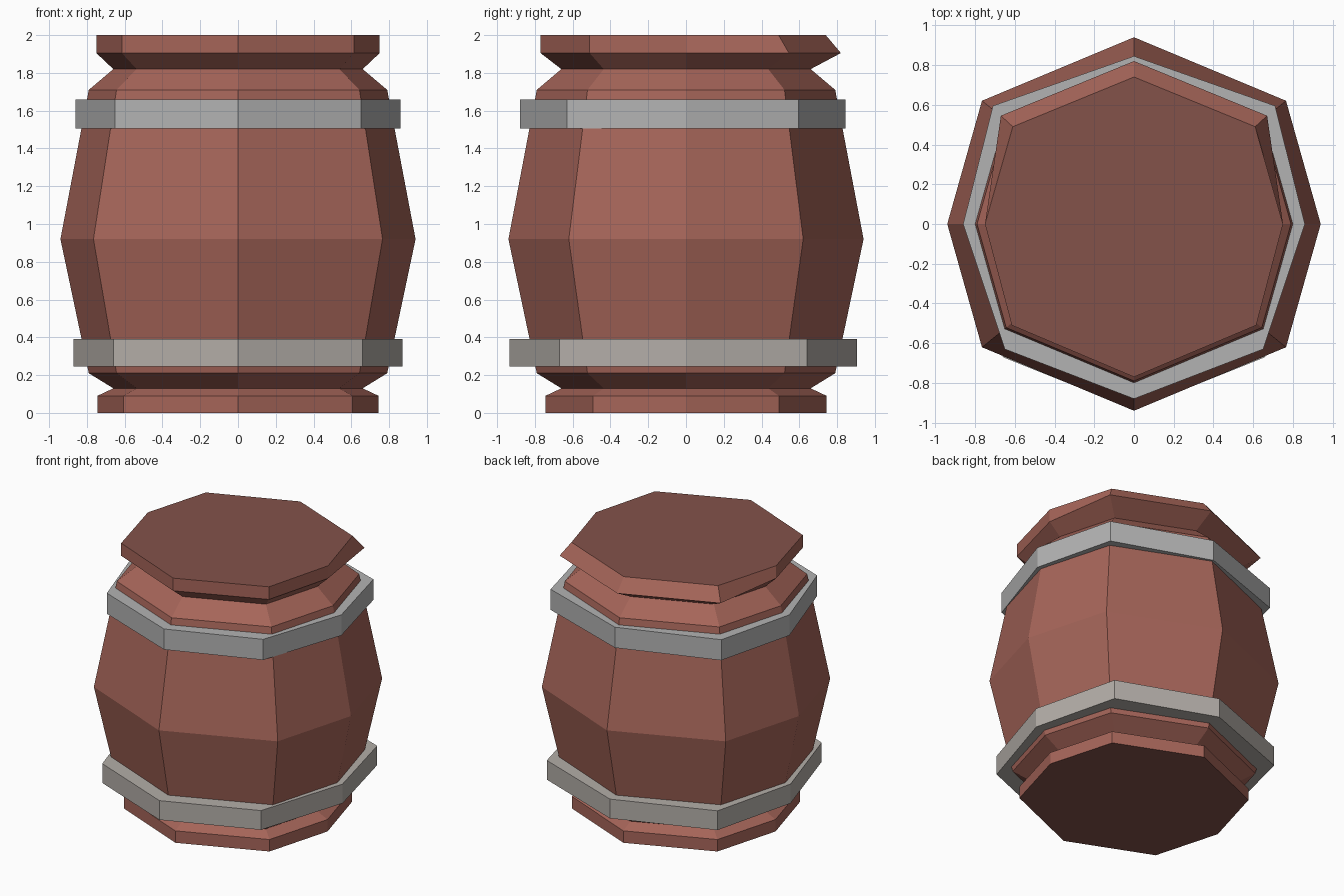
import bpy

if "Cube" in bpy.data.objects:
    bpy.data.objects.remove(bpy.data.objects["Cube"])


def material(name, rgb):
    m = bpy.data.materials.new(name)
    m.diffuse_color = (*rgb, 1)
    m.use_nodes = True
    m.node_tree.nodes["Principled BSDF"].inputs["Base Color"].default_value = m.diffuse_color
    return m


def octagon(x, y_front, y_back, front, back, z):
    """Eight points: side tips, front/back tips, and mirrored front/back corners."""
    (fx, fy), (bx, by) = front, back
    return [(x, 0, z), (bx, by, z), (0, y_back, z), (-bx, by, z),
            (-x, 0, z), (-fx, -fy, z), (0, -y_front, z), (fx, -fy, z)]


def regular(r, z):
    corner = (r * 0.814, r * 0.66)
    return octagon(r, r, r, corner, corner, z)


def loft(name, rings, mats, closed=False):
    """Skin rings; close into a tube ring, or cap both ends."""
    n, count = 8, len(rings)
    verts = [v for ring in rings for v in ring]
    faces = []
    for k in range(count if closed else count - 1):
        a, b = k * n, ((k + 1) % count) * n
        for i in range(n):
            j = (i + 1) % n
            faces.append((a + i, a + j, b + j, b + i))
    if not closed:
        faces.append(tuple(reversed(range(n))))
        faces.append(tuple(range((count - 1) * n, count * n)))
    mesh = bpy.data.meshes.new(name)
    mesh.from_pydata(verts, [], faces)
    for m in mats:
        mesh.materials.append(m)
    if not closed and len(mats) > 1:
        mesh.polygons[-1].material_index = 1
        mesh.polygons[-2].material_index = 1
    mesh.update()
    obj = bpy.data.objects.new(name, mesh)
    bpy.context.collection.objects.link(obj)
    return obj


wood = material("wood", (0.38, 0.13, 0.10))
end_wood = material("end_wood", (0.23, 0.085, 0.068))
iron = material("iron", (0.45, 0.45, 0.45))
worn_iron = material("worn_iron", (0.45, 0.42, 0.39))

# Barrel body: foot rim, neck, bulge, neck, and a lid rim flared at the back
profile = [(0.745, 0.0), (0.745, 0.09), (0.66, 0.13), (0.79, 0.21),
           (0.94, 0.92), (0.79, 1.71), (0.66, 1.82)]
rings = [regular(r, z) for r, z in profile]
rings.append(octagon(0.75, 0.77, 0.82, (0.615, 0.51), (0.67, 0.545), 1.905))
rings.append(octagon(0.75, 0.77, 0.74, (0.615, 0.51), (0.61, 0.49), 2.0))
loft("barrel_body", rings, [wood, end_wood])


# Metal hoops, slightly irregular, sunk into the staves
def hoop(name, outer, z0, z1, mat):
    loft(name, [octagon(*outer, z0), octagon(*outer, z1),
                regular(0.77, z1), regular(0.77, z0)], [mat], closed=True)


hoop("upper_hoop", (0.86, 0.88, 0.845, (0.65, 0.63), (0.71, 0.595)), 1.505, 1.66, iron)
hoop("lower_hoop", (0.87, 0.935, 0.905, (0.66, 0.67), (0.71, 0.64)), 0.245, 0.39, worn_iron)
